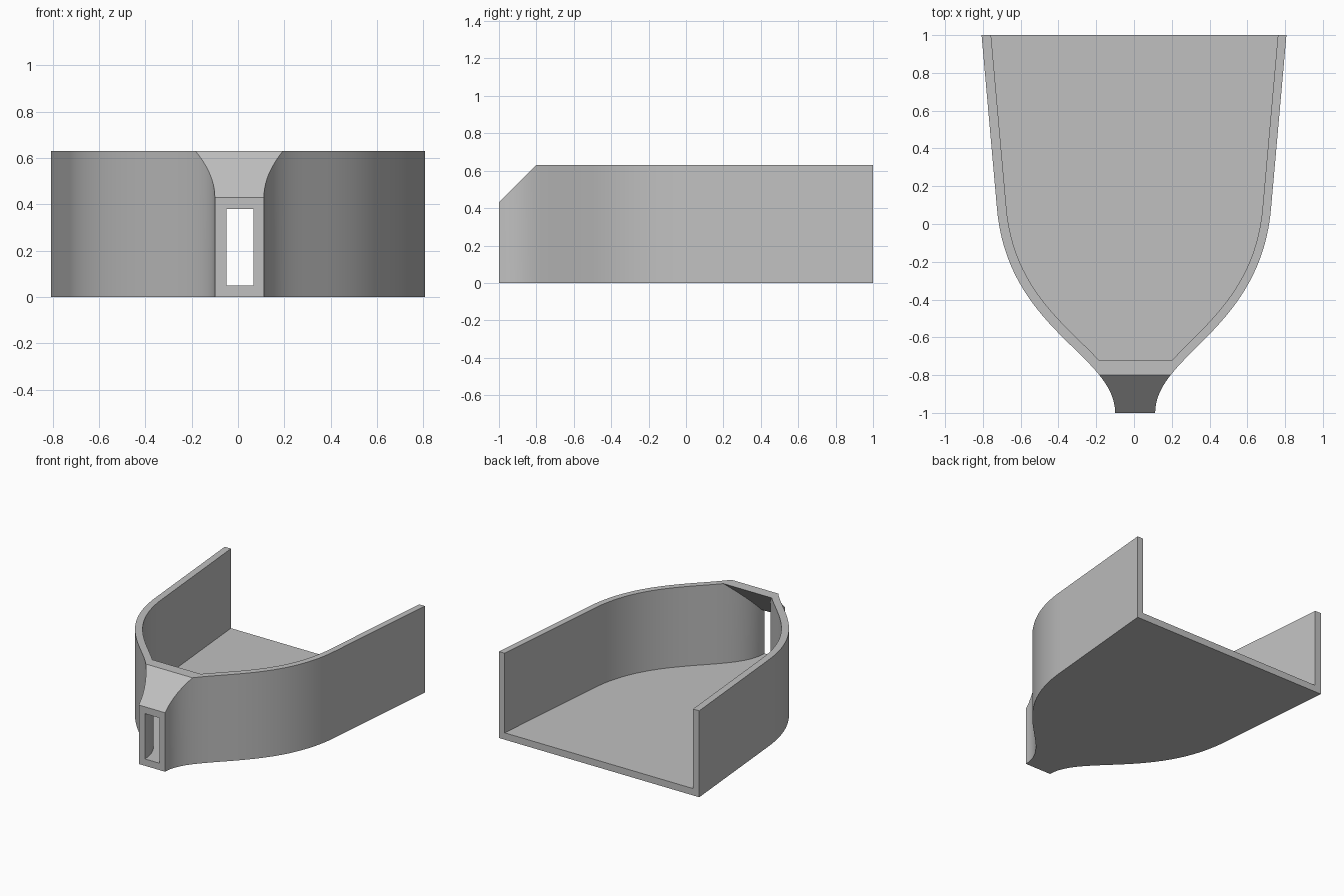
import bpy, bmesh, math
from mathutils import Vector

cube = bpy.data.objects.get("Cube")
if cube:
    bpy.data.objects.remove(cube, do_unlink=True)

HEIGHT, WALL, STEPS = 0.63, 0.05, 32

grey = bpy.data.materials.new("plain_grey")
grey.use_nodes = True
grey.diffuse_color = (0.53, 0.53, 0.53, 1)
grey.node_tree.nodes["Principled BSDF"].inputs["Base Color"].default_value = (0.53, 0.53, 0.53, 1)


def side_curve(tip_x):
    """Half outline from the open back to the narrow tip: a line, then an S curve."""
    a, b, c, d = (Vector(p) for p in ((0.727, 0.1), (0.68, -0.56), (tip_x, -0.69), (tip_x, -1)))
    points = [Vector((0.807, 1))]
    for i in range(STEPS + 1):
        t = i / STEPS
        s = 1 - t
        points.append(a * s**3 + b * 3 * s * s * t + c * 3 * s * t * t + d * t**3)
    return points


def inset(points, distance):
    """Offset a half outline inwards and run both ends past the body."""
    result = []
    for i, p in enumerate(points):
        along = (points[min(i + 1, len(points) - 1)] - points[max(i - 1, 0)]).normalized()
        if i == len(points) - 1:
            along = Vector((0, -1))
        result.append(p + Vector((along.y, -along.x)) * distance)
    result[0] += (result[0] - result[1]).normalized() * 0.2
    result.append(result[-1] + Vector((0, -0.2)))
    return result


def prism(name, left, right, bottom, top_rule, breaks):
    """Extrude a plan between two half outlines, with a top height that follows y."""
    bm = bmesh.new()
    rings = []
    for l, r in zip(left, right):
        corners = ((l.x, l.y, bottom), (-r.x, r.y, bottom), (-r.x, r.y, 1), (l.x, l.y, 1))
        rings.append([bm.verts.new(c) for c in corners])
    for p, q in zip(rings, rings[1:]):
        for k in range(4):
            n = (k + 1) % 4
            bm.faces.new((p[k], p[n], q[n], q[k]))
    bm.faces.new(rings[0])
    bm.faces.new(rings[-1])
    for y in breaks:
        bmesh.ops.bisect_plane(bm, geom=bm.verts[:] + bm.edges[:] + bm.faces[:],
                               plane_co=(0, y, 0), plane_no=(0, 1, 0))
    for v in bm.verts:
        if v.co.z > 0.9:
            v.co.z = top_rule(v.co.y)
    bmesh.ops.recalc_face_normals(bm, faces=bm.faces[:])
    mesh = bpy.data.meshes.new(name)
    bm.to_mesh(mesh)
    bm.free()
    mesh.materials.append(grey)
    obj = bpy.data.objects.new(name, mesh)
    bpy.context.collection.objects.link(obj)
    return obj


left, right = side_curve(0.112), side_curve(0.1)

# Outer body with the sloping nose
body = prism("tapered_tray", left, right, 0,
             lambda y: min(HEIGHT, y + 1.43), [-0.8])

# Hollow, open at the top, back and front slot, with a roof under the nose
hollow = prism("hollow_cutter", inset(left, WALL - 0.005), inset(right, WALL), WALL,
               lambda y: max(0.38, min(0.9, y + 1.35)), [-0.97, -0.45])
hollow.hide_render = True

cut = body.modifiers.new("hollow", "BOOLEAN")
cut.operation = "DIFFERENCE"
cut.solver = "EXACT"
cut.object = hollow
bpy.context.view_layer.update()
solid = bpy.data.meshes.new_from_object(body.evaluated_get(bpy.context.evaluated_depsgraph_get()))
body.modifiers.clear()
body.data = solid
bpy.data.objects.remove(hollow, do_unlink=True)

# Merge flat strips, then shade the curved walls smoothly
bm = bmesh.new()
bm.from_mesh(solid)
bmesh.ops.remove_doubles(bm, verts=bm.verts[:], dist=0.0001)
bmesh.ops.dissolve_limit(bm, angle_limit=math.radians(0.2), verts=bm.verts[:], edges=bm.edges[:])
bm.to_mesh(solid)
bm.free()
bpy.ops.object.select_all(action="DESELECT")
body.select_set(True)
bpy.context.view_layer.objects.active = body
bpy.ops.object.shade_smooth_by_angle(angle=math.radians(25))
